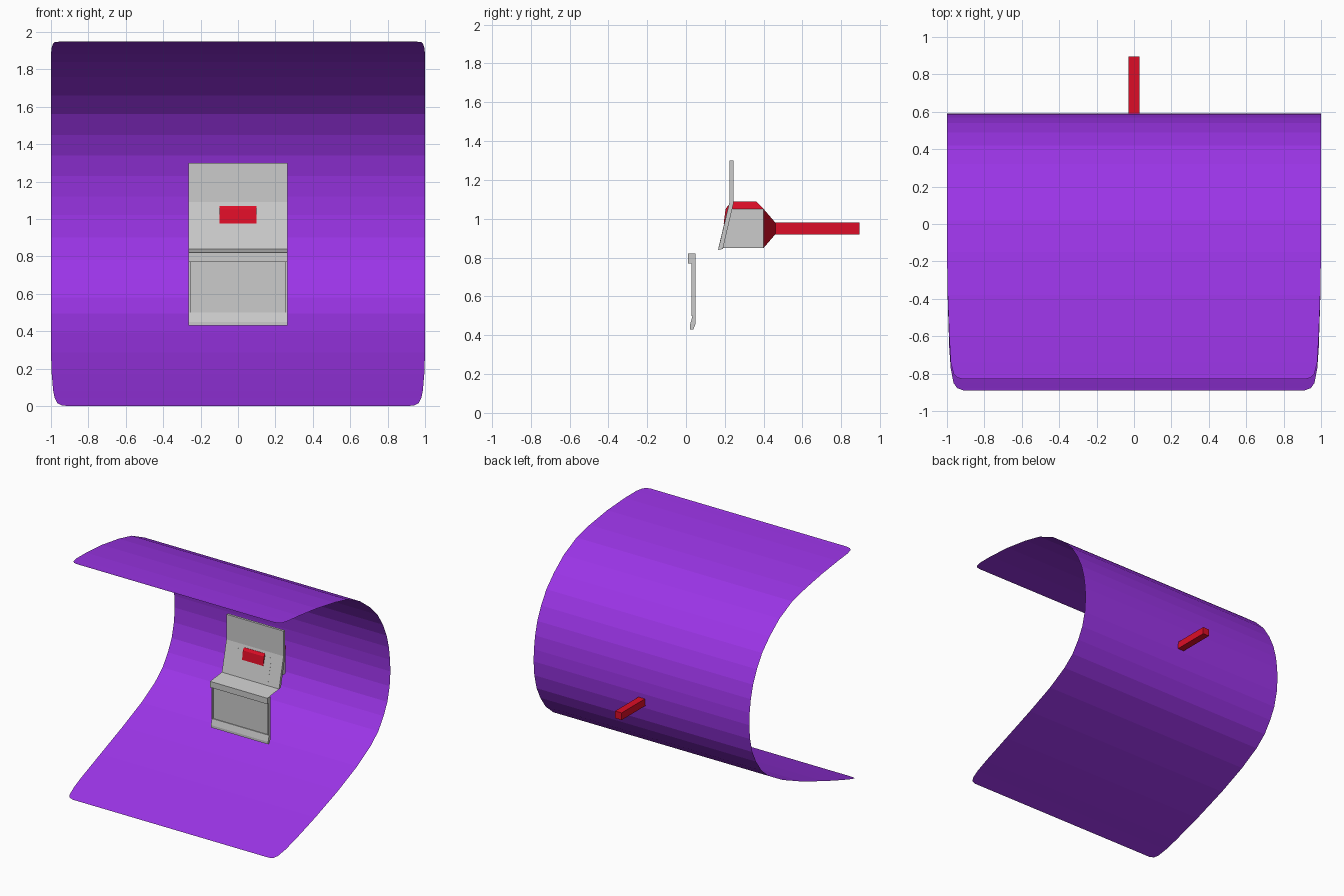
import bpy, bmesh

if "Cube" in bpy.data.objects:
    bpy.data.objects.remove(bpy.data.objects["Cube"])

def material(name, rgb):
    m = bpy.data.materials.new(name)
    m.diffuse_color = (*rgb, 1)
    m.use_nodes = True
    m.node_tree.nodes["Principled BSDF"].inputs["Base Color"].default_value = m.diffuse_color
    return m

purple = material("purple", (0.33, 0.035, 0.80))
red = material("red", (0.72, 0.004, 0.02))

def mesh_object(name, verts, faces, mat=None, fix=True):
    me = bpy.data.meshes.new(name)
    bm = bmesh.new()
    vs = [bm.verts.new(v) for v in verts]
    for f in faces:
        bm.faces.new([vs[i] for i in f])
    if fix:
        bmesh.ops.recalc_face_normals(bm, faces=bm.faces)
    bm.to_mesh(me)
    bm.free()
    ob = bpy.data.objects.new(name, me)
    bpy.context.collection.objects.link(ob)
    if mat:
        me.materials.append(mat)
    return ob

def extrude_x(name, profile, half, mat=None):
    """Solid made by stretching a (y, z) outline across x."""
    n = len(profile)
    verts = [(s * half, y, z) for s in (-1, 1) for y, z in profile]
    faces = [tuple(range(n)), tuple(range(n, 2 * n))]
    faces += [(i, (i + 1) % n, n + (i + 1) % n, n + i) for i in range(n)]
    return mesh_object(name, verts, faces, mat)

def loft(name, rings, mat=None):
    """Join four-cornered rings (y, half width, z low, z high) along y."""
    verts = [p for y, w, a, b in rings
             for p in ((-w, y, a), (w, y, a), (w, y, b), (-w, y, b))]
    n = len(rings)
    faces = [(0, 1, 2, 3), tuple(range(4 * n - 4, 4 * n))]
    for r in range(0, 4 * n - 4, 4):
        faces += [(r + i, r + (i + 1) % 4, r + 4 + (i + 1) % 4, r + 4 + i) for i in range(4)]
    return mesh_object(name, verts, faces, mat)

# curved shell: one thin sheet, (y, z, half width) from lower front lip to upper front lip
shell = [(-.89, 0, .91), (-.878, .004, .945), (-.85, .014, .965), (-.77, .042, .98),
         (-.66, .08, .988), (-.4, .172, .996), (-.1, .285, 1), (.15, .393, 1), (.33, .495, 1),
         (.43, .58, 1), (.50, .68, 1), (.55, .78, 1), (.58, .90, 1), (.59, 1.02, 1),
         (.585, 1.12, 1), (.57, 1.23, 1), (.54, 1.34, 1), (.49, 1.45, 1), (.42, 1.56, 1),
         (.32, 1.66, 1), (.19, 1.76, 1), (.02, 1.84, 1), (-.15, 1.88, 1), (-.38, 1.917, .996),
         (-.6, 1.938, .988), (-.74, 1.945, .98), (-.80, 1.947, .965), (-.822, 1.949, .945),
         (-.83, 1.95, .91)]
verts = [(s * w, y, z) for y, z, w in shell for s in (-1, 1)]
mesh_object("curved_shell", verts,
            [(i, i + 2, i + 3, i + 1) for i in range(0, len(verts) - 2, 2)], purple, fix=False)

W = .265
# upright back panel with its slanted lower face
extrude_x("back_panel", [(.225, 1.30), (.245, 1.30), (.245, 1.08), (.19, .845),
                         (.165, .838), (.225, 1.09)], W)
# thin shelf joining the slanted face to the lower panel
mesh_object("shelf", [(-W, .01, .82), (W, .01, .82), (W, .166, .838), (-W, .166, .838)],
            [(0, 1, 2, 3)], fix=False)
# lower front panel with lip and kick plate
extrude_x("front_panel", [(.01, .82), (.01, .77), (.04, .77), (.04, .50), (.033, .50),
                          (.02, .45), (.02, .43), (.038, .43), (.05, .46), (.05, .82)], W)
# narrow trims along both sides of the front panel
for s in (-1, 1):
    trim = extrude_x("side_trim", [(.028, .77), (.028, .50), (.045, .50), (.045, .77)], .005)
    trim.location.x = s * .26

# housing behind the slanted face, just breaking its surface
extrude_x("housing", [(.167, .85), (.40, .85), (.40, 1.05), (.2147, 1.05)], .16)
# red hood on the front, housing cover, rear funnel and rod
extrude_x("front_hood", [(.194, .975), (.204, 1.05), (.218, 1.07), (.24, 1.07), (.24, .975)],
          .098, red)
top = [(-.16, .216, 1.051), (.16, .216, 1.051), (.16, .40, 1.051), (-.16, .40, 1.051),
       (-.12, .24, 1.09), (.12, .24, 1.09), (.12, .36, 1.09), (-.12, .36, 1.09)]
mesh_object("housing_cover", top, [(0, 1, 2, 3), (4, 5, 6, 7)] +
            [(i, (i + 1) % 4, 4 + (i + 1) % 4, 4 + i) for i in range(4)], red)
loft("rear_funnel", [(.40, .16, .85, 1.05), (.46, .03, .92, .98)], red)
loft("rear_rod", [(.46, .03, .92, .98), (.895, .03, .92, .98)], red)
